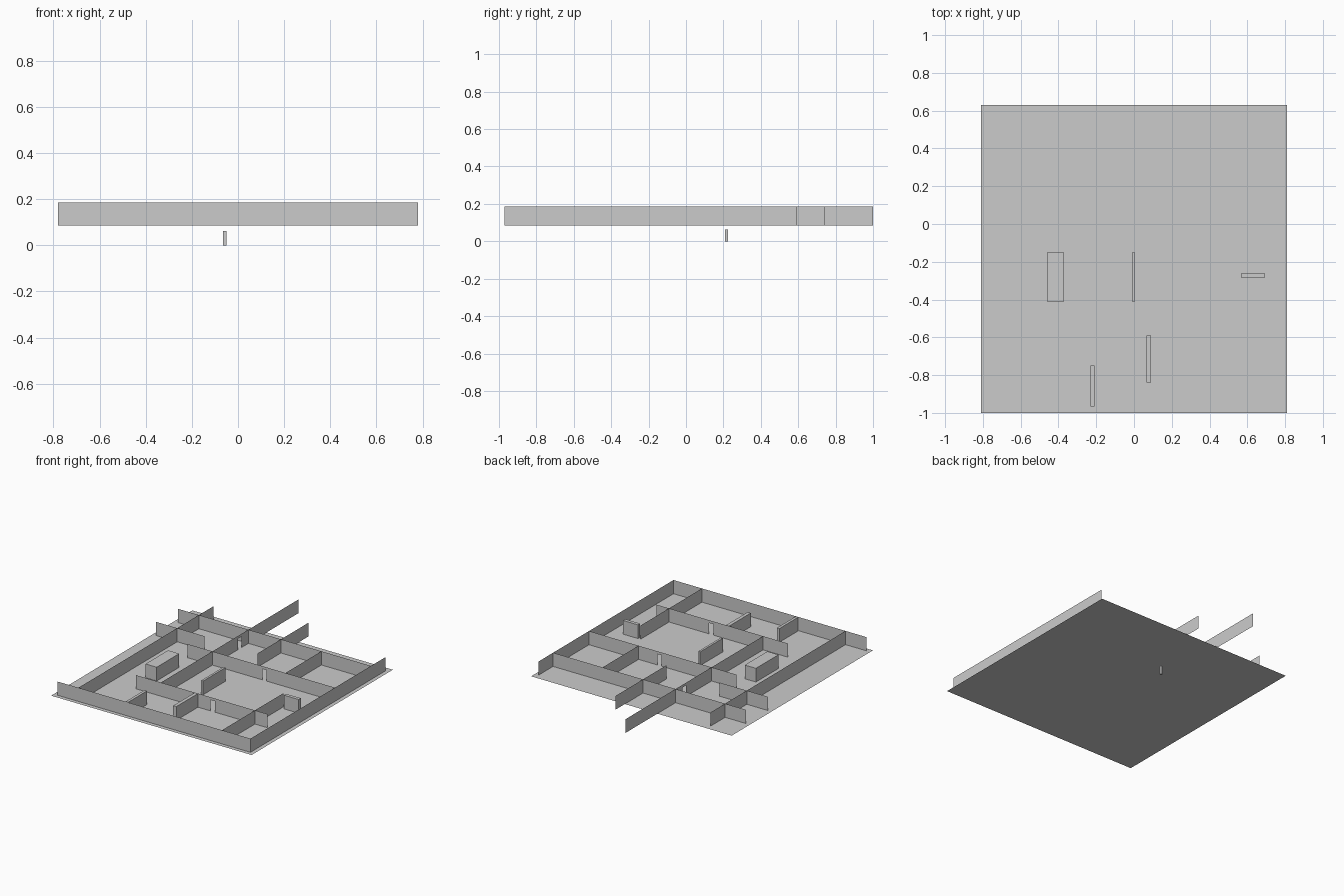
import bpy
import bmesh
from mathutils import Vector

cube = bpy.data.objects.get("Cube")
if cube:
    bpy.data.objects.remove(cube, do_unlink=True)

FLOOR, TOP = 0.085, 0.185
DOOR_TOP = FLOOR + 0.08

grey = bpy.data.materials.new("plain grey")
grey.use_nodes = True
grey.diffuse_color = (0.6, 0.6, 0.6, 1)
grey.node_tree.nodes["Principled BSDF"].inputs["Base Color"].default_value = (0.6, 0.6, 0.6, 1)


def add_object(name, bm):
    mesh = bpy.data.meshes.new(name)
    bm.to_mesh(mesh)
    bm.free()
    mesh.materials.append(grey)
    obj = bpy.data.objects.new(name, mesh)
    bpy.context.collection.objects.link(obj)
    return obj


def add_wall(name, axis, at, start, end, door=None):
    """Thin upright sheet running along one axis, with an optional door gap."""
    bm = bmesh.new()

    def point(along, z):
        return bm.verts.new((along, at, z) if axis == "x" else (at, along, z))

    def panel(a, b, low):
        bm.faces.new([point(a, low), point(b, low), point(b, TOP), point(a, TOP)])

    if door:
        middle, width = door
        left, right = middle - width / 2, middle + width / 2
        panel(start, left, FLOOR)
        panel(left, right, DOOR_TOP)
        panel(right, end, FLOOR)
    else:
        panel(start, end, FLOOR)
    bmesh.ops.remove_doubles(bm, verts=bm.verts, dist=0.0001)
    add_object(name, bm)


def add_box(name, x0, x1, y0, y1, z0, z1):
    bm = bmesh.new()
    bmesh.ops.create_cube(bm, size=1)
    bmesh.ops.scale(bm, vec=Vector((x1 - x0, y1 - y0, z1 - z0)), verts=bm.verts)
    centre = Vector((x0 + x1, y0 + y1, z0 + z1)) / 2
    bmesh.ops.translate(bm, vec=centre, verts=bm.verts)
    add_object(name, bm)


# Floor sheet
bm = bmesh.new()
bm.faces.new([bm.verts.new((x, y, FLOOR)) for x, y in
              ((-0.81, -1), (0.81, -1), (0.81, 0.63), (-0.81, 0.63))])
add_object("floor", bm)

# Walls running side to side
add_wall("front_wall", "x", -0.97, -0.78, 0.78)
add_wall("front_room_wall", "x", -0.59, -0.41, 0.65, door=(0.21, 0.035))
add_wall("middle_wall", "x", 0.005, -0.41, 0.78, door=(0.21, 0.035))
add_wall("side_room_wall", "x", 0.17, -0.78, -0.39)
add_wall("back_wall", "x", 0.42, -0.78, 0.78)

# Walls running front to back
add_wall("left_wall", "y", 0.78, -0.97, 0.59)
add_wall("right_wall", "y", -0.61, -0.97, 0.59)
add_wall("long_inner_wall", "y", -0.21, -0.59, 1.0, door=(0.32, 0.04))
add_wall("back_inner_wall", "y", 0.053, 0.15, 0.74)
add_wall("back_room_wall", "y", 0.38, 0.005, 0.42)
add_wall("front_inner_wall", "y", 0.55, -0.97, -0.26)

# Solid blocks standing on the floor
add_box("wide_block", -0.46, -0.37, -0.41, -0.15, FLOOR, TOP)
add_box("thin_block", -0.01, 0.006, -0.41, -0.15, FLOOR, TOP)
add_box("cross_block", 0.57, 0.69, -0.285, -0.26, FLOOR, TOP)
add_box("front_block", 0.065, 0.09, -0.84, -0.59, FLOOR, TOP)
add_box("corner_block", -0.23, -0.21, -0.965, -0.75, FLOOR, TOP)

# Small post below the floor
add_box("lower_post", -0.065, -0.05, 0.208, 0.224, 0, 0.062)
